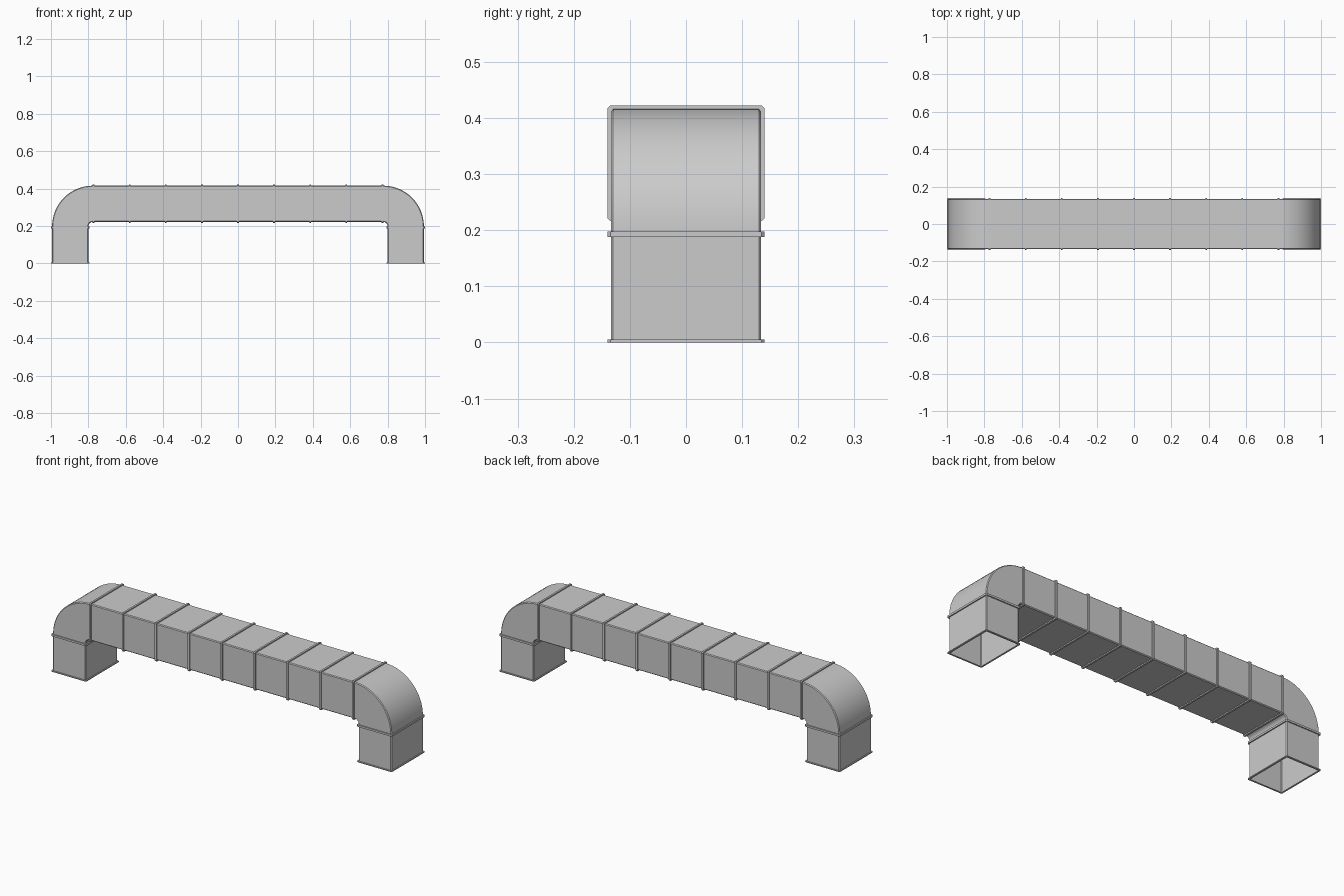
import bpy, bmesh
from math import sin, cos, pi, radians

if "Cube" in bpy.data.objects:
    bpy.data.objects.remove(bpy.data.objects["Cube"])

HH, HW = 0.097, 0.134        # duct half height / half width
WALL, LIP = 0.003, 0.006     # sheet thickness, flange overhang
MODULE = 0.193               # length of one duct section
LEG_X, BEAM_Z = 0.897, 0.319 # centre lines
BEND_X, BEND_Z, BEND_R = 0.776, 0.198, 0.121


def outline(h, w, c):
    """Rectangle with chamfered corners: (across, y) pairs."""
    return [(h, w - c), (h - c, w), (c - h, w), (-h, w - c),
            (-h, c - w), (c - h, -w), (h - c, -w), (h, c - w)]


def sweep(name, stations, outer, inner):
    """Hollow tube; each station is (x, z, angle of the across axis)."""
    bm = bmesh.new()
    rings = []
    for x, z, a in stations:
        rings.append([[bm.verts.new((x + u * cos(a), y, z + u * sin(a))) for u, y in prof]
                      for prof in (outer, inner)])

    def bridge(r1, r2):
        n = len(r1)
        for i in range(n):
            j = (i + 1) % n
            bm.faces.new((r1[i], r1[j], r2[j], r2[i]))

    for p, q in zip(rings, rings[1:]):
        bridge(p[0], q[0])
        bridge(p[1], q[1])
    bridge(*rings[0])
    bridge(*rings[-1])
    bmesh.ops.recalc_face_normals(bm, faces=bm.faces)
    mesh = bpy.data.meshes.new(name)
    bm.to_mesh(mesh)
    bm.free()
    ob = bpy.data.objects.new(name, mesh)
    bpy.context.collection.objects.link(ob)
    return ob


skin = outline(HH, HW, 0.004)
lining = outline(HH - WALL, HW - WALL, 0.003)
rim = outline(HH + LIP, HW + LIP, 0.005)


def duct(name, stations):
    return sweep(name, stations, skin, lining)


def flange(name, stations):
    return sweep(name, stations, rim, skin)


# Horizontal run of eight sections with joint flanges
for i in range(-4, 4):
    duct("straight_duct", [(i * MODULE, BEAM_Z, pi / 2), ((i + 1) * MODULE, BEAM_Z, pi / 2)])
for i in range(-4, 5):
    x = i * MODULE
    flange("joint_flange", [(x - 0.005, BEAM_Z, pi / 2), (x + 0.005, BEAM_Z, pi / 2)])

# Elbows and legs at both ends
bends = []
for side, s in (("left", -1), ("right", 1)):
    across = 0 if s > 0 else pi
    path = [(s * LEG_X, MODULE, across)]
    for k in range(17):
        t = k / 16 * pi / 2
        path.append((s * (BEND_X + BEND_R * cos(t)), BEND_Z + BEND_R * sin(t),
                     t if s > 0 else pi - t))
    path.append((s * 4 * MODULE, BEAM_Z, pi / 2))
    bends.append(duct(side + "_elbow", path))
    duct(side + "_leg", [(s * LEG_X, 0, across), (s * LEG_X, MODULE, across)])
    flange(side + "_leg_flange", [(s * LEG_X, 0.188, across), (s * LEG_X, 0.198, across)])
    flange(side + "_foot_flange", [(s * LEG_X, 0, across), (s * LEG_X, 0.005, across)])

# Smooth the curved elbows only
for ob in bends:
    ob.select_set(True)
bpy.context.view_layer.objects.active = bends[0]
bpy.ops.object.shade_smooth_by_angle(angle=radians(30))
